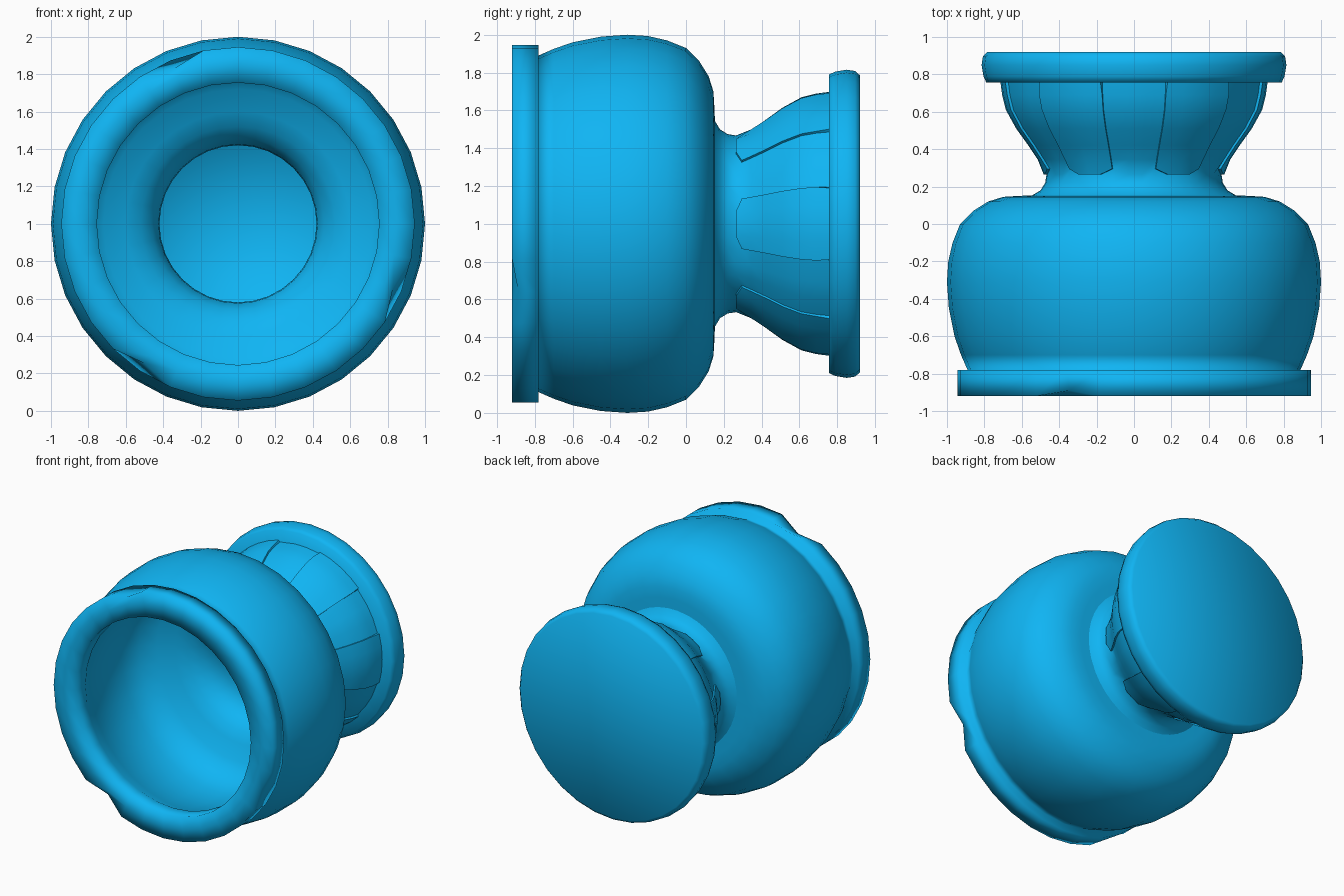
import bpy, bmesh
from math import cos, sin, radians, hypot

if "Cube" in bpy.data.objects:
    bpy.data.objects.remove(bpy.data.objects["Cube"])

AXIS_Z = 1.0  # the vessel lies on its side, turned about the y axis


def point(r, y, a):
    return (r * cos(a), y, AXIS_Z + r * sin(a))


def lathe_mesh(profile, angles):
    """Turn (radius, y) points about the y axis; returns bmesh, vertex rows, faces."""
    bm = bmesh.new()
    rows = []
    for r, y in profile:
        if r == 0:
            rows.append([bm.verts.new((0, y, AXIS_Z))] * len(angles))
        else:
            rows.append([bm.verts.new(point(r, y, a)) for a in angles])
    grid = {}
    n = len(angles)
    for i in range(len(rows) - 1):
        for j in range(n):
            k = (j + 1) % n
            quad = [rows[i][j], rows[i][k], rows[i + 1][k], rows[i + 1][j]]
            grid[i, j] = bm.faces.new(list(dict.fromkeys(quad)))
    return bm, rows, grid


def scale_radius(v, k):
    v.co.x *= k
    v.co.z = AXIS_Z + (v.co.z - AXIS_Z) * k


def finish(bm, name, angle):
    mesh = bpy.data.meshes.new(name)
    bm.to_mesh(mesh)
    bm.free()
    obj = bpy.data.objects.new(name, mesh)
    bpy.context.collection.objects.link(obj)
    mat = bpy.data.materials.get("blue") or bpy.data.materials.new("blue")
    mat.diffuse_color = (0.005, 0.46, 0.9, 1)
    mat.use_nodes = True
    mat.node_tree.nodes["Principled BSDF"].inputs["Base Color"].default_value = mat.diffuse_color
    mesh.materials.append(mat)
    bpy.ops.object.select_all(action='DESELECT')
    obj.select_set(True)
    bpy.context.view_layer.objects.active = obj
    bpy.ops.object.shade_smooth_by_angle(angle=radians(angle))
    return obj


round_angles = [radians(360 * i / 32) for i in range(32)]

# Bowl: outer shoulder, belly, stepped rim, then the hollow inside to its floor
bowl = [(0.50, 0.155), (0.62, 0.15), (0.70, 0.145), (0.78, 0.12), (0.86, 0.07),
        (0.93, 0.0), (0.97, -0.1), (0.993, -0.2), (1.0, -0.31), (0.99, -0.45),
        (0.96, -0.6), (0.925, -0.7), (0.89, -0.78),
        (0.945, -0.78), (0.945, -0.92), (0.85, -0.92), (0.755, -0.92),
        (0.755, -0.80), (0.83, -0.65), (0.87, -0.4), (0.87, -0.2), (0.82, -0.05),
        (0.72, 0.03), (0.60, 0.075), (0.52, 0.12), (0.46, 0.18), (0.425, 0.26),
        (0.42, 0.34), (0.43, 0.42), (0.46, 0.55), (0.50, 0.70), (0.46, 0.76), (0, 0.78)]
bm, rows, _ = lathe_mesh(bowl, round_angles)
# Three worn dents in the front edge of the rim
for j in (10, 21, 30):
    scale_radius(rows[14][j], 0.95)
    rows[14][j].co.y += 0.03
finish(bm, "bowl", 180)

# Foot: thick disc with a slightly swollen edge
foot = [(0, 0.92), (0.785, 0.92), (0.808, 0.895), (0.815, 0.85), (0.805, 0.79),
        (0.79, 0.757), (0.55, 0.757)]
finish(lathe_mesh(foot, round_angles)[0], "foot_disc", 180)

# Neck: flared stem with six thin raised panels that run up to the foot
sector = [-16, -8, 0, 8, 16, 24.7, 33.3]
neck_angles = [radians(60 * s + a) for s in range(6) for a in sector]
neck = [(0.70, 0.765), (0.69, 0.69), (0.67, 0.61), (0.615, 0.51), (0.55, 0.42),
        (0.50, 0.345), (0.468, 0.265), (0.475, 0.22), (0.50, 0.18), (0.55, 0.15)]
bm, rows, grid = lathe_mesh(neck, neck_angles)
LAST = 6
panels = [grid[i, j] for i in range(LAST) for j in range(42) if j % 7 < 4]

# Round the lower panel corners a little
for j in range(42):
    if j % 7 in (0, 4):
        rows[LAST][j].co.y += 0.03

# Lift the panels off the stem
bmesh.ops.inset_region(bm, faces=panels, thickness=0.008, depth=0,
                       use_even_offset=True, use_boundary=False)
for v in {v for f in panels for v in f.verts}:
    r = hypot(v.co.x, v.co.z - AXIS_Z)
    scale_radius(v, (r + 0.015) / r)
finish(bm, "neck", 40)
